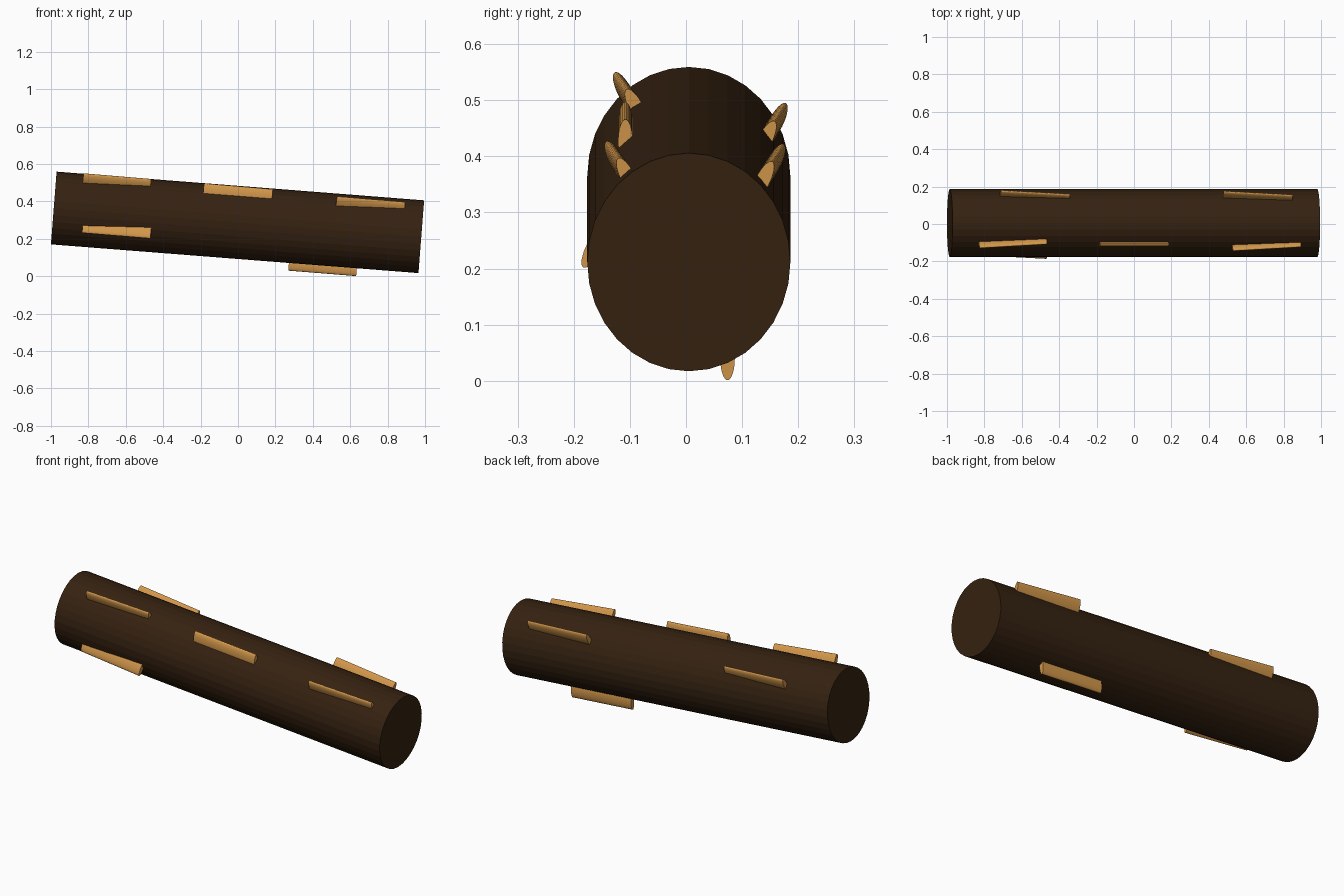
import bpy
from math import sin, cos, radians
from mathutils import Vector, Matrix

cube = bpy.data.objects.get("Cube")
if cube:
    bpy.data.objects.remove(cube, do_unlink=True)


def material(name, colour):
    mat = bpy.data.materials.new(name)
    mat.use_nodes = True
    mat.diffuse_color = colour
    mat.node_tree.nodes["Principled BSDF"].inputs["Base Color"].default_value = colour
    return mat


bark = material("dark bark", (0.036, 0.016, 0.0055, 1))
wood = material("light wood", (0.65, 0.31, 0.07, 1))


def rod(name, start, end, up, half_width, half_height, mat, sides=32):
    """Elliptical cylinder from start to end, with its tall axis towards up."""
    start, end = Vector(start), Vector(end)
    axis = (end - start).normalized()
    up = (up - axis * up.dot(axis)).normalized()
    side = up.cross(axis)
    bpy.ops.mesh.primitive_cylinder_add(vertices=sides, radius=1, depth=1)
    obj = bpy.context.object
    obj.name = obj.data.name = name
    basis = Matrix((side * half_width, up * half_height, axis * (end - start).length)).transposed()
    obj.data.transform(basis.to_4x4())
    obj.location = (start + end) / 2
    obj.data.materials.append(mat)
    return obj


# Gently sloping trunk
rod("log", (-0.985, 0.005, 0.365), (0.98, 0.005, 0.2115), Vector((0, 0, 1)),
    0.181, 0.195, bark)

# Bark ridges: lean from vertical in degrees, then the outer edge (x, y, z) at each end
ridges = {
    "front_upper_ridge_right": (-27, (-0.83, -0.127, 0.550), (-0.468, -0.106, 0.520)),
    "front_upper_ridge_middle": (0, (-0.185, -0.108, 0.497), (0.183, -0.108, 0.466)),
    "front_upper_ridge_left": (-27, (0.525, -0.142, 0.427), (0.89, -0.121, 0.397)),
    "back_upper_ridge_right": (27, (-0.715, 0.178, 0.495), (-0.345, 0.158, 0.463)),
    "back_upper_ridge_left": (27, (0.475, 0.174, 0.422), (0.845, 0.154, 0.391)),
    "front_lower_ridge": (-153, (-0.83, -0.164, 0.232), (-0.465, -0.183, 0.202)),
    "underside_ridge": (180, (0.272, 0.074, 0.030), (0.635, 0.074, 0.001)),
}
for name, (lean, start, end) in ridges.items():
    out = Vector((0, sin(radians(lean)), cos(radians(lean))))
    inset = out * 0.04
    rod(name, Vector(start) - inset, Vector(end) - inset, out, 0.013, 0.04, wood)
